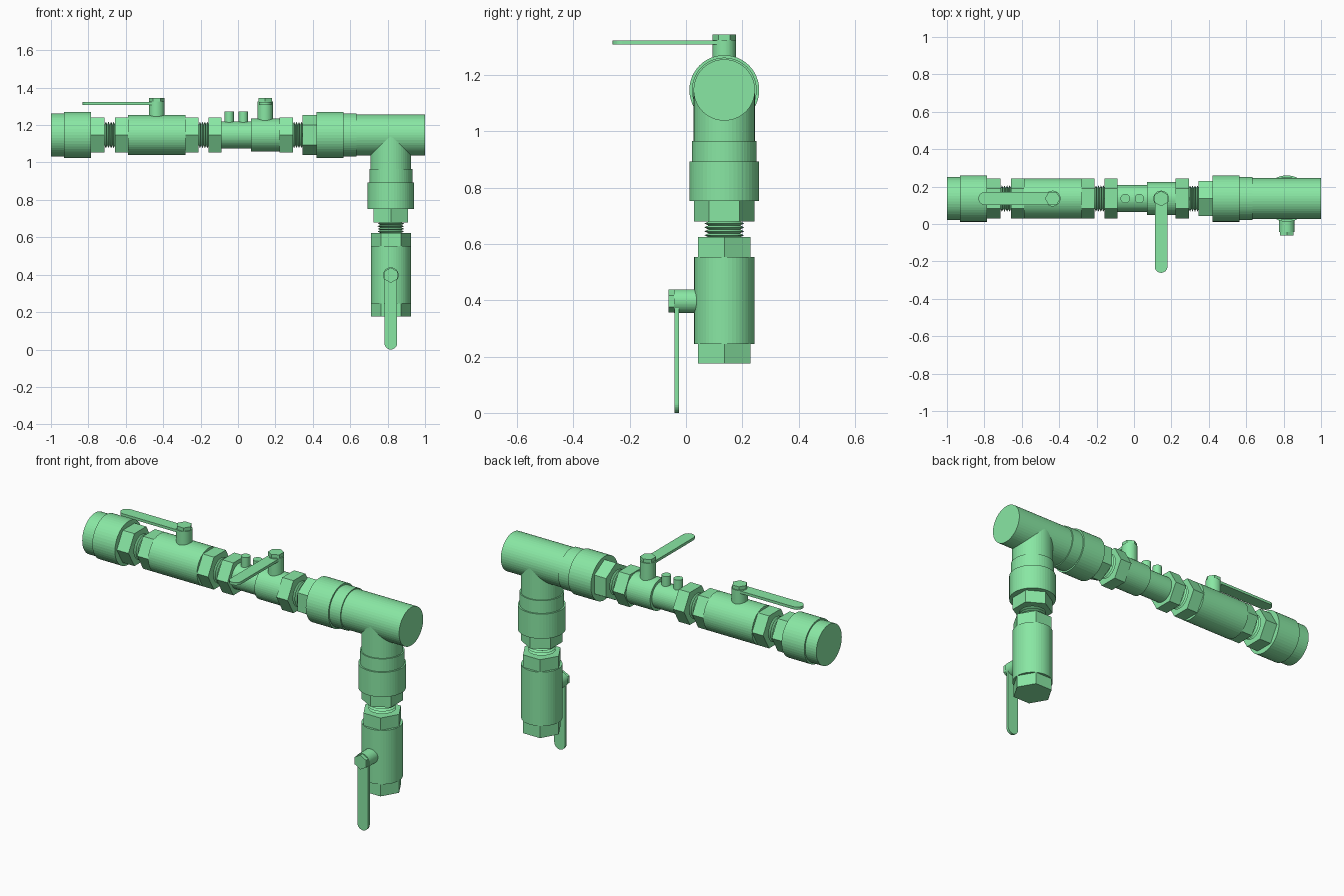
import bpy, bmesh, math
from mathutils import Matrix, Vector

if "Cube" in bpy.data.objects:
    bpy.data.objects.remove(bpy.data.objects["Cube"])

Y, Z, BX = 0.136, 1.147, 0.817           # run axis (y, z) and branch axis x
RUN = Matrix.Translation((0, Y, Z)) @ Matrix.Rotation(math.pi / 2, 4, 'Y')
BRANCH = Matrix.Translation((BX, Y, 0))
COLLAR, RING, BODY, HEX = 0.124, 0.115, 0.107, 0.107

GREEN = bpy.data.materials.new("green")
GREEN.diffuse_color = (0.25, 0.8, 0.37, 1)
GREEN.use_nodes = True
GREEN.node_tree.nodes["Principled BSDF"].inputs["Base Color"].default_value = GREEN.diffuse_color


def finish(name, bm, frame):
    bmesh.ops.recalc_face_normals(bm, faces=bm.faces)
    me = bpy.data.meshes.new(name)
    bm.to_mesh(me)
    bm.free()
    me.materials.append(GREEN)
    ob = bpy.data.objects.new(name, me)
    bpy.context.collection.objects.link(ob)
    ob.matrix_world = frame
    return ob


def turned(name, frame, profile, sides=48, start=0.0):
    """Solid of revolution about local z from (height, radius) points."""
    bm = bmesh.new()
    rings = []
    for h, r in profile:
        angles = [start + 2 * math.pi * i / sides for i in range(sides)]
        rings.append([bm.verts.new((r * math.cos(a), r * math.sin(a), h)) for a in angles])
    for a, b in zip(rings, rings[1:]):
        for i in range(sides):
            j = (i + 1) % sides
            bm.faces.new((a[i], a[j], b[j], b[i]))
    bm.faces.new(rings[0])
    bm.faces.new(rings[-1])
    return finish(name, bm, frame)


def cyl(name, frame, a, b, r):
    return turned(name, frame, [(a, r), (b, r)])


def hexagon(name, frame, a, b, corner_on_x, r=HEX):
    return turned(name, frame, [(a, r), (b, r)], 6, 0 if corner_on_x else math.pi / 2)


def thread(name, frame, a, b, teeth=4):
    step = (b - a) / teeth
    pts = [(a, 0.056)]
    for i in range(teeth):
        pts += [(a + (i + 0.5) * step, 0.071), (a + (i + 1) * step, 0.056)]
    return turned(name, frame, pts)


def lever(name, origin, out, along):
    """Stem, flat lever and hex nut; out = stem direction, along = lever direction."""
    out, along = Vector(out), Vector(along)
    frame = Matrix((along, out.cross(along), out)).transposed().to_4x4()
    frame.translation = origin
    cyl(name + "_stem", frame, 0.07, 0.178, 0.042)
    hexagon(name + "_nut", frame, 0.17, 0.198, True, 0.041)
    bm = bmesh.new()
    w, length = 0.034, 0.397
    pts = [(0, -w)]
    for i in range(17):
        a = -math.pi / 2 + math.pi * i / 16
        pts.append((length - w + w * math.cos(a), w * math.sin(a)))
    pts.append((0, w))
    face = bm.faces.new([bm.verts.new((x, y, 0.161)) for x, y in pts])
    ext = bmesh.ops.extrude_face_region(bm, geom=[face])
    bmesh.ops.translate(bm, vec=(0, 0, 0.015),
                        verts=[v for v in ext["geom"] if isinstance(v, bmesh.types.BMVert)])
    finish(name + "_handle", bm, frame)


# left union
turned("left_union", RUN, [(-1, RING), (-0.93, RING), (-0.93, COLLAR), (-0.787, COLLAR)])
hexagon("left_union_hex", RUN, -0.787, -0.713, False)
thread("left_thread", RUN, -0.713, -0.658)

# left ball valve
hexagon("left_valve_hex_a", RUN, -0.658, -0.588, False)
cyl("left_valve_body", RUN, -0.588, -0.28, BODY)
hexagon("left_valve_hex_b", RUN, -0.28, -0.21, False)
lever("left_valve", (-0.435, Y, Z), (0, 0, 1), (-1, 0, 0))
thread("middle_thread", RUN, -0.21, -0.157)

# middle valve with two test ports
hexagon("middle_valve_hex_a", RUN, -0.157, -0.087, False)
turned("middle_valve_body", RUN, [(-0.087, 0.072), (0.07, 0.072), (0.07, 0.088), (0.222, 0.088)])
hexagon("middle_valve_hex_b", RUN, 0.222, 0.293, False)
lever("middle_valve", (0.145, Y, Z), (0, 0, 1), (0, -1, 0))
for i, x in enumerate((-0.047, 0.029)):
    cyl(f"test_port_{i + 1}", Matrix.Translation((x, Y, Z)), 0.05, 0.125, 0.025)
thread("right_thread", RUN, 0.293, 0.346)

# right union
hexagon("right_union_hex", RUN, 0.346, 0.42, True)
turned("right_union", RUN, [(0.42, COLLAR), (0.563, COLLAR), (0.563, RING), (0.633, RING)])

# tee: run merged with the downward branch
tee = cyl("tee", RUN, 0.633, 1.0, 0.109)
stub = cyl("tee_branch", BRANCH, 0.966, Z, 0.1085)
mod = tee.modifiers.new("merge", 'BOOLEAN')
mod.operation, mod.object, mod.solver = 'UNION', stub, 'EXACT'
bpy.context.view_layer.objects.active = tee
bpy.ops.object.modifier_apply(modifier=mod.name)
bpy.data.objects.remove(stub)

# branch union
turned("branch_union", BRANCH, [(0.752, COLLAR), (0.893, COLLAR), (0.893, RING), (0.966, RING)])
hexagon("branch_union_hex", BRANCH, 0.68, 0.752, False)
thread("branch_thread", BRANCH, 0.624, 0.68)

# drain valve
hexagon("drain_valve_hex_top", BRANCH, 0.553, 0.624, True)
cyl("drain_valve_body", BRANCH, 0.245, 0.553, BODY)
hexagon("drain_valve_hex_bottom", BRANCH, 0.176, 0.245, True)
lever("drain_valve", (BX, Y, 0.397), (0, -1, 0), (0, 0, -1))
